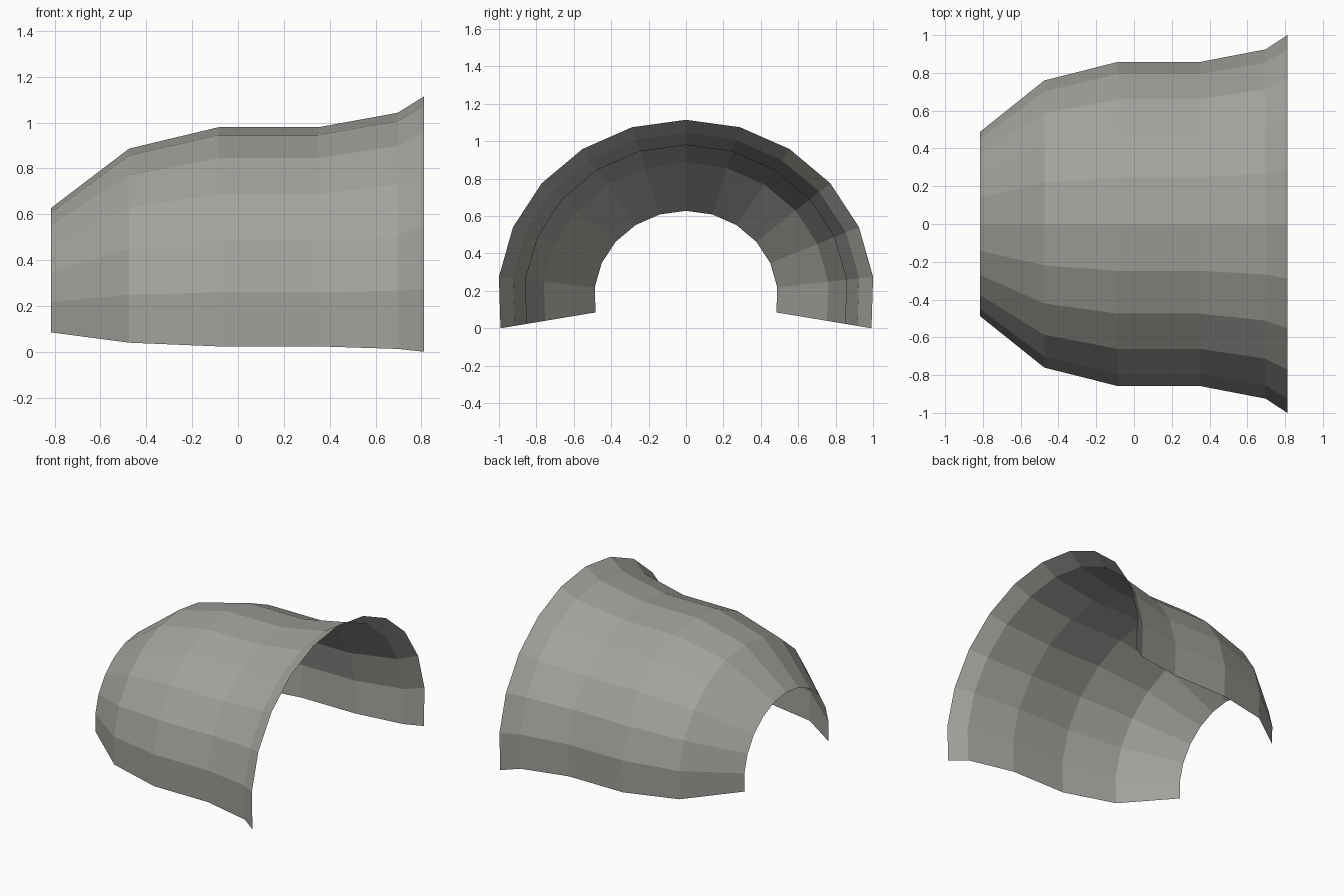
import bpy, bmesh
from math import sin, cos, radians

cube = bpy.data.objects.get("Cube")
if cube:
    bpy.data.objects.remove(cube)

# Material
grey = bpy.data.materials.new("warm_grey")
grey.use_nodes = True
colour = (0.37, 0.36, 0.335, 1)
grey.diffuse_color = colour
bsdf = next(n for n in grey.node_tree.nodes if n.type == 'BSDF_PRINCIPLED')
bsdf.inputs["Base Color"].default_value = colour
bsdf.inputs["Roughness"].default_value = 0.8

# Flared half shell: (x, radius) stations swept through a squashed arc
stations = [(-0.815, 0.491), (-0.475, 0.765), (-0.085, 0.864),
            (0.352, 0.864), (0.697, 0.931), (0.812, 1.007)]
SEGMENTS = 12
ARC = radians(200)
SQUASH = 0.943
CENTRE_Z = 0.165

bm = bmesh.new()
rings = []
for x, r in stations:
    ring = []
    for i in range(SEGMENTS + 1):
        a = ARC * (i / SEGMENTS - 0.5)
        ring.append(bm.verts.new((x, r * sin(a), CENTRE_Z + SQUASH * r * cos(a))))
    rings.append(ring)

# Skin neighbouring rings, normals facing outwards
for lower, upper in zip(rings, rings[1:]):
    for i in range(SEGMENTS):
        bm.faces.new((lower[i], upper[i], upper[i + 1], lower[i + 1]))

mesh = bpy.data.meshes.new("curved_shell")
bm.normal_update()
bm.to_mesh(mesh)
bm.free()
mesh.materials.append(grey)
shell = bpy.data.objects.new("curved_shell", mesh)
bpy.context.collection.objects.link(shell)
